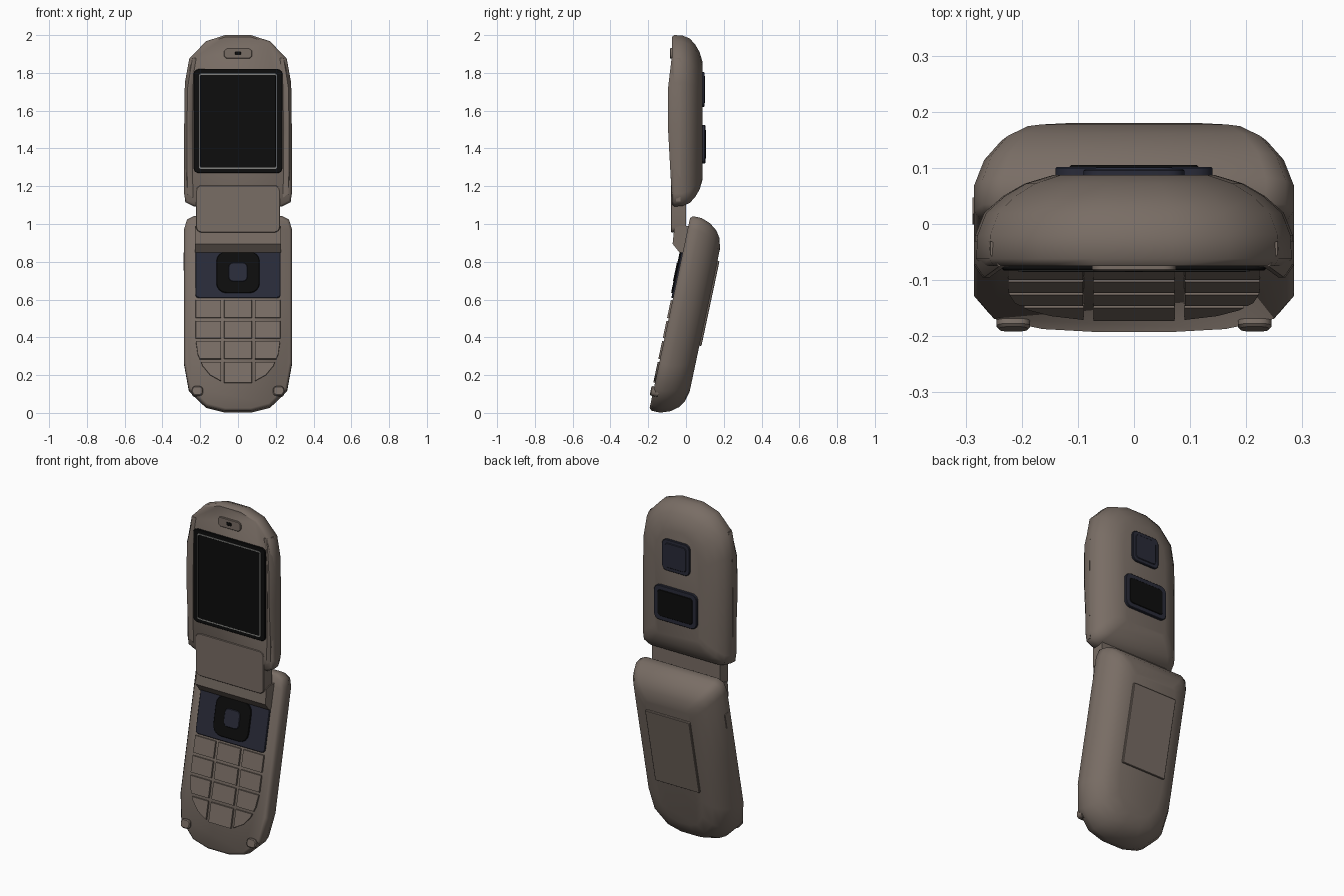
import bpy, bmesh, math
from mathutils import Matrix, Vector

if "Cube" in bpy.data.objects:
    bpy.data.objects.remove(bpy.data.objects["Cube"])


def material(name, rgb):
    m = bpy.data.materials.new(name)
    m.diffuse_color = (*rgb, 1)
    m.use_nodes = True
    m.node_tree.nodes["Principled BSDF"].inputs["Base Color"].default_value = m.diffuse_color
    return m


BODY = material("taupe casing", (0.19, 0.153, 0.129))
NAVY = material("dark navy", (0.022, 0.024, 0.040))
BLACK = material("black", (0.004, 0.004, 0.004))
GREY = material("grey line", (0.22, 0.22, 0.21))

# Frame of the tilted lower half: local z runs up its front face, local y into it
LOWER = Matrix.Translation((0, -0.195, 0.014)) @ Matrix.Rotation(math.radians(-12), 4, 'X')
UPPER = Matrix.Identity(4)


def finish(name, bm, mat, frame, angle=40):
    bmesh.ops.recalc_face_normals(bm, faces=bm.faces)
    bm.transform(frame)
    me = bpy.data.meshes.new(name)
    bm.to_mesh(me)
    bm.free()
    ob = bpy.data.objects.new(name, me)
    bpy.context.collection.objects.link(ob)
    me.materials.append(mat)
    bpy.ops.object.select_all(action='DESELECT')
    ob.select_set(True)
    bpy.context.view_layer.objects.active = ob
    bpy.ops.object.shade_smooth_by_angle(angle=math.radians(angle))
    return ob


def loft(name, rings, mat, frame=UPPER, angle=40):
    """Skin closed rings of points and cap both ends."""
    bm = bmesh.new()
    vs = [[bm.verts.new(p) for p in r] for r in rings]
    n = len(vs[0])
    for a, b in zip(vs, vs[1:]):
        for i in range(n):
            j = (i + 1) % n
            bm.faces.new((a[i], a[j], b[j], b[i]))
    bm.faces.new(vs[0])
    bm.faces.new(vs[-1])
    return finish(name, bm, mat, frame, angle)


def shell(name, half, rings, frame):
    """Half outline (x, z) mirrored, then lofted over (depth, inset) rings."""
    outline = half + [(-x, z) for x, z in reversed(half)]
    hw = max(x for x, z in half)
    lo, hi = min(z for x, z in half), max(z for x, z in half)
    mid, hh = (lo + hi) / 2, (hi - lo) / 2
    loft(name, [[(x * (hw - i) / hw, d, mid + (z - mid) * (hh - i) / hh) for x, z in outline]
                for d, i in rings], BODY, frame, 50)


def rounded(cx, w, z0, z1, r):
    pts = []
    for sx, z, sz, a0 in ((1, z1, -1, 0), (-1, z1, -1, 90), (-1, z0, 1, 180), (1, z0, 1, 270)):
        for k in range(5):
            a = math.radians(a0 + k * 22.5)
            pts.append((cx + sx * (w - r) + r * math.cos(a), z + sz * r + r * math.sin(a)))
    return pts


def plate(name, w, z0, z1, y0, y1, r, mat, frame=UPPER, cx=0, bev=0.003):
    """Rounded rectangle from depth y0 (buried) to y1 (visible, softened edge)."""
    s = math.copysign(bev, y1 - y0)
    full = rounded(cx, w, z0, z1, r)
    small = rounded(cx, w - bev, z0 + bev, z1 - bev, max(r - bev, 0.001))
    loft(name, [[(x, y, z) for x, z in o] for o, y in ((full, y0), (full, y1 - s), (small, y1))],
         mat, frame, 30)


def S(z):
    """World height to distance along the lower front face."""
    return (z - 0.014) / 0.978


# Two main casings
shell("upper_casing",
      [(0.07, 2.0), (0.17, 1.967), (0.258, 1.875), (0.281, 1.75), (0.285, 1.5),
       (0.285, 1.16), (0.278, 1.115), (0.235, 1.093)],
      [(-0.075, 0.01), (-0.062, 0), (-0.02, 0.002), (0.02, 0.018), (0.05, 0.052),
       (0.072, 0.09), (0.087, 0.14)], UPPER)
shell("lower_casing",
      [(0.235, 1.053), (0.27, 1.035), (0.285, 0.985), (0.285, 0.6), (0.285, 0.255),
       (0.26, 0.115), (0.17, 0.026), (0.07, 0.0)],
      [(0, 0.012), (0.014, 0), (0.06, 0), (0.11, 0.018), (0.15, 0.048), (0.175, 0.085),
       (0.189, 0.14)], LOWER)

# Raised rails beside the main screen
for side, label in ((-1, "left"), (1, "right")):
    rings = []
    for z, y, xo in ((1.12, -0.073, 0.28), (1.3, -0.084, 0.285), (1.5, -0.095, 0.285),
                     (1.72, -0.095, 0.282), (1.88, -0.076, 0.256)):
        section = ((xo - 0.045, -0.055), (xo - 0.045, -0.074), (xo - 0.025, y),
                   (xo - 0.015, y), (xo, y + 0.022), (xo, -0.03))
        rings.append([(side * x, yy, z) for x, yy in section])
    loft(label + "_screen_rail", rings, BODY)

# Main screen: black frame, grey outline, black glass
plate("screen_frame", 0.235, 1.27, 1.82, -0.06, -0.083, 0.025, BLACK)
plate("screen_outline", 0.207, 1.29, 1.797, -0.08, -0.0845, 0.012, GREY, bev=0.0005)
plate("screen_glass", 0.2, 1.298, 1.789, -0.08, -0.0855, 0.006, BLACK, bev=0.0005)

# Earpiece
plate("earpiece", 0.075, 1.875, 1.932, -0.06, -0.084, 0.022, BODY)
plate("earpiece_slot", 0.015, 1.894, 1.914, -0.08, -0.0855, 0.004, BLACK, bev=0.0005)

# Hinge: connecting flap and the block resting on the lower half
plate("hinge_flap", 0.222, 0.955, 1.205, 0.0, -0.079, 0.03, BODY)
section = [(-0.062, 0.98), (-0.071, 0.895), (-0.035, 0.85), (0.06, 0.85), (0.06, 0.99), (-0.03, 0.99)]
loft("hinge_block", [[(x, y, z) for y, z in section] for x in (-0.228, 0.228)], BODY, angle=20)

# Outer display and camera on the back of the upper half
plate("outer_display_frame", 0.14, 1.32, 1.525, 0.06, 0.102, 0.035, NAVY)
plate("outer_display_glass", 0.115, 1.345, 1.5, 0.09, 0.105, 0.02, BLACK)
plate("camera_plate", 0.09, 1.62, 1.805, 0.06, 0.098, 0.03, NAVY)
plate("camera_window", 0.07, 1.64, 1.785, 0.09, 0.101, 0.02, NAVY)

# Battery cover on the back of the lower half
plate("battery_cover", 0.145, 0.39, 0.85, 0.17, 0.2, 0.006, BODY, LOWER)

# Navigation panel with ring and centre button
plate("navigation_panel", 0.226, S(0.607), S(0.882), 0.02, -0.009, 0.02, NAVY, LOWER)
plate("navigation_ring", 0.115, S(0.632), S(0.852), 0, -0.016, 0.055, BLACK, LOWER)
plate("centre_button", 0.05, S(0.692), S(0.792), 0, -0.019, 0.025, NAVY, LOWER)

# Keys: grid cells clipped by the rounded bottom of the keypad
curve = [(0.226, 0.39), (0.215, 0.31), (0.19, 0.25), (0.15, 0.2), (0.085, 0.163)]
columns = ((-0.226, -0.088), (-0.075, 0.075), (0.088, 0.226))
rows = ((0.5, 0.597), (0.393, 0.487), (0.283, 0.38), (0.158, 0.27))
for c, (x0, x1) in enumerate(columns):
    for r, (z0, z1) in enumerate(rows):
        bm = bmesh.new()
        bm.faces.new([bm.verts.new((x, 0.01, S(z))) for x, z in ((x0, z0), (x1, z0), (x1, z1), (x0, z1))])
        for (ax, az), (bx, bz) in zip(curve, curve[1:]):
            for side in (-1, 1):
                bmesh.ops.bisect_plane(bm, geom=bm.verts[:] + bm.edges[:] + bm.faces[:],
                                       plane_co=(side * ax, 0, S(az)),
                                       plane_no=(side * (az - bz), 0, (bx - ax)), clear_outer=True)
        top = bmesh.ops.extrude_face_region(bm, geom=bm.faces[:])["geom"]
        verts = [g for g in top if isinstance(g, bmesh.types.BMVert)]
        mid = sum((v.co for v in verts), Vector()) / len(verts)
        for v in verts:
            v.co = mid + (v.co - mid) * 0.96
            v.co.y = -0.009
        finish(f"key_{r + 1}_{c + 1}", bm, BODY, LOWER, 20)

# Small rubber stops at the lower corners
for side, label in ((-1, "left"), (1, "right")):
    plate(label + "_stop", 0.03, S(0.09), S(0.14), 0.03, -0.014, 0.02, BODY, LOWER, cx=side * 0.215, bev=0.005)

# Side button on the left edge
loft("side_button", [[(x, 0.05 + dy, z) for dy, z in ((-0.015, 0.77), (0.015, 0.77), (0.015, 0.86), (-0.015, 0.86))]
                     for x in (-0.27, -0.288)], BODY, LOWER, 20)
